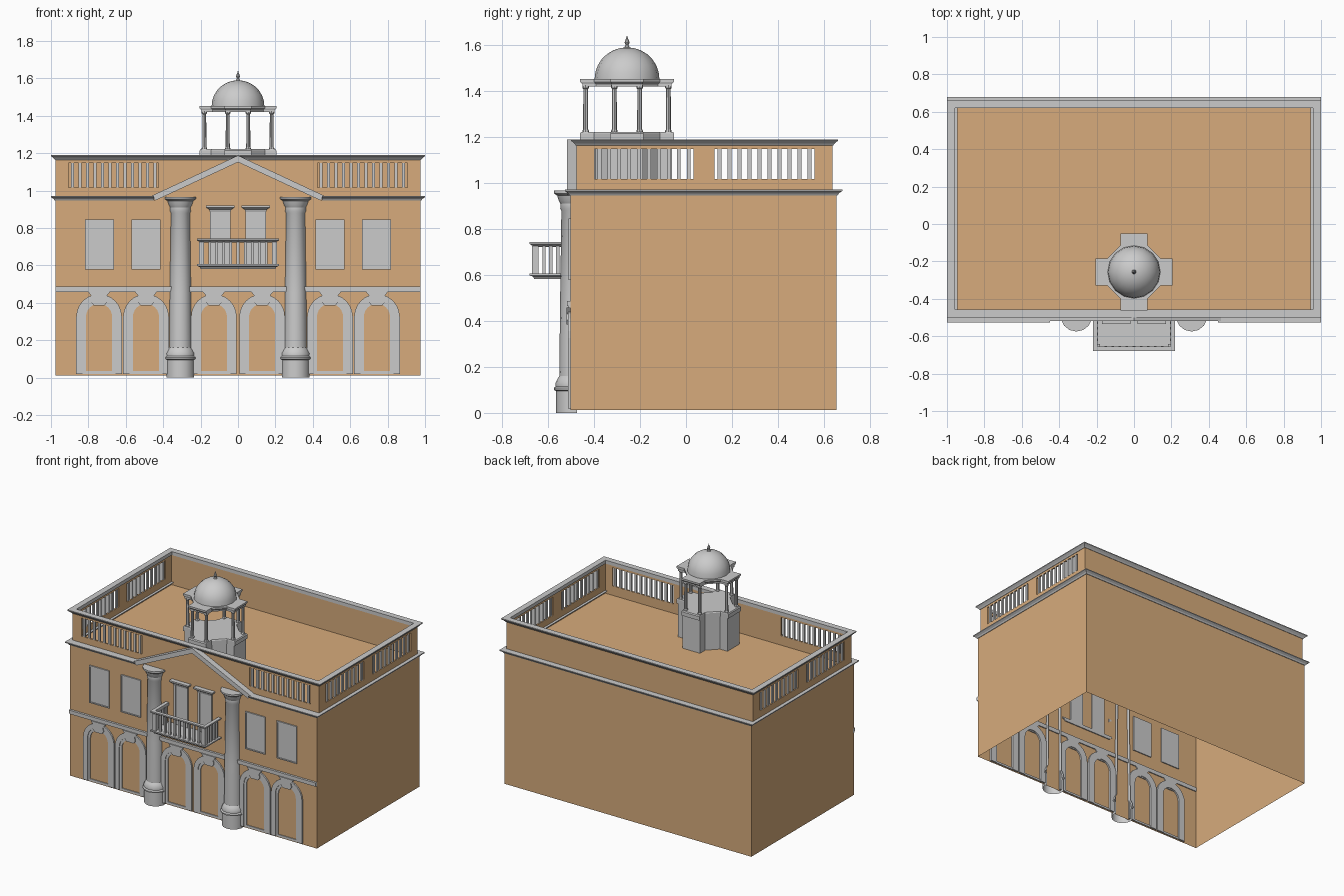
import bpy, bmesh, math

if "Cube" in bpy.data.objects:
    bpy.data.objects.remove(bpy.data.objects["Cube"])

tan = bpy.data.materials.new("tan_wall")
tan.diffuse_color = (0.68, 0.41, 0.20, 1)
tan.use_nodes = True
tan.node_tree.nodes["Principled BSDF"].inputs["Base Color"].default_value = tan.diffuse_color


def add(name, verts, faces, mat=None, smooth=False, fix=True):
    me = bpy.data.meshes.new(name)
    me.from_pydata(verts, [], faces)
    if fix:
        bm = bmesh.new()
        bm.from_mesh(me)
        bmesh.ops.recalc_face_normals(bm, faces=bm.faces)
        bm.to_mesh(me)
        bm.free()
    ob = bpy.data.objects.new(name, me)
    bpy.context.collection.objects.link(ob)
    if mat:
        me.materials.append(mat)
    if smooth:
        bpy.ops.object.select_all(action='DESELECT')
        ob.select_set(True)
        bpy.context.view_layer.objects.active = ob
        bpy.ops.object.shade_smooth_by_angle(angle=math.radians(30))
    return ob


def boxes(name, items, mat=None):
    """One object made of boxes (x0, x1, y0, y1, z0, z1)."""
    v, f = [], []
    for x0, x1, y0, y1, z0, z1 in items:
        n = len(v)
        v += [(x, y, z) for z in (z0, z1) for x, y in ((x0, y0), (x1, y0), (x1, y1), (x0, y1))]
        f += [[n + i for i in q] for q in ((3, 2, 1, 0), (4, 5, 6, 7), (0, 1, 5, 4),
                                           (1, 2, 6, 5), (2, 3, 7, 6), (3, 0, 4, 7))]
    return add(name, v, f, mat)


def loft(name, rings, mat=None, caps=True, closed=True, smooth=False):
    """Join equal rings of points; rings are closed loops, or open if closed is False."""
    n = len(rings[0])
    v = [p for r in rings for p in r]
    f = [[k * n + i, k * n + (i + 1) % n, (k + 1) * n + (i + 1) % n, (k + 1) * n + i]
         for k in range(len(rings) - 1) for i in range(n if closed else n - 1)]
    if caps:
        f += [list(range(n)), [len(v) - 1 - i for i in range(n)]]
    return add(name, v, f, mat, smooth)


def prism_y(name, pts, y0, y1, mat=None):
    return loft(name, [[(x, y, z) for x, z in pts] for y in (y0, y1)], mat)


def lathe(name, prof, cx, cy, sides, a0=0, a1=360, smooth=True):
    full = a1 - a0 == 360
    count = sides if full else sides + 1
    ang = [math.radians(a0 + (a1 - a0) * i / sides) for i in range(count)]
    rings = [[(cx + r * math.cos(a), cy + r * math.sin(a), z) for a in ang] for r, z in prof]
    return loft(name, rings, caps=False, closed=full, smooth=smooth)


def cornice(name, prof, hx, y0, y1, gap=0):
    """Sweep an (outset, z) profile around a rectangle, with an optional front gap."""
    def at(o, z):
        p = [(-hx - o, y0 - o), (-hx - o, y1 + o), (hx + o, y1 + o), (hx + o, y0 - o)]
        if gap:
            p = [(-gap, y0 - o)] + p + [(gap, y0 - o)]
        return [(x, y, z) for x, y in p]
    sections = list(zip(*[at(o, z) for o, z in prof]))
    if not gap:
        sections.append(sections[0])
    return loft(name, sections, caps=bool(gap))


# Hollow body, open underneath; front wall rises into the pediment
X, YF, YB, Z0, ZR = 0.975, -0.502, 0.655, 0.012, 0.95
add("body_walls",
    [(-X, YF, Z0), (X, YF, Z0), (X, YB, Z0), (-X, YB, Z0),
     (-X, YF, ZR), (X, YF, ZR), (X, YB, ZR), (-X, YB, ZR),
     (0.44, YF, ZR), (0, YF, 1.165), (-0.44, YF, ZR)],
    [(0, 1, 5, 8, 9, 10, 4), (1, 2, 6, 5), (2, 3, 7, 6), (3, 0, 4, 7), (4, 10, 8, 5, 6, 7)],
    tan, fix=False)
cornice("main_cornice", [(-0.005, 0.946), (0.004, 0.946), (0.01, 0.955), (0.025, 0.965),
                         (0.025, 0.971), (-0.03, 0.971)], X, YF, YB, gap=0.45)
prism_y("pediment_rake_left", [(-0.464, 0.971), (0, 1.188), (0, 1.152), (-0.44, 0.948)], -0.518, -0.474)
prism_y("pediment_rake_right", [(0.464, 0.971), (0, 1.188), (0, 1.152), (0.44, 0.948)], -0.518, -0.474)

# Parapet: front and sides have two balustrade openings each, back is solid
PF, PB, T, B0, B1, PT = -0.476, 0.637, 0.012, 1.017, 1.148, 1.175
wall = [(-X, X, PB - T, PB, ZR, PT)]
bars = []
fo = [(-0.905, -0.425), (0.425, 0.905)]
so = [(-0.398, 0.033), (0.124, 0.559)]


def pierced(lo, hi, holes, place):
    out = [place(lo, hi, ZR, B0), place(lo, hi, B1, PT)]
    edges = [lo] + [e for h in holes for e in h] + [hi]
    return out + [place(edges[i], edges[i + 1], B0, B1) for i in range(0, len(edges), 2)]


wall += pierced(-X, X, fo, lambda a, b, z0, z1: (a, b, PF, PF + T, z0, z1))
for a, b in fo:
    for i in range(12):
        x = a + (b - a) * (i + 0.5) / 12
        bars.append((x - 0.008, x + 0.008, PF, PF + T, B0, B1))
for s in (-1, 1):
    xs = sorted((s * X, s * (X - T)))
    wall += pierced(PF, PB, so, lambda a, b, z0, z1: (xs[0], xs[1], a, b, z0, z1))
    for a, b in so:
        for i in range(10):
            y = a + (b - a) * (i + 0.5) / 10
            bars.append((xs[0], xs[1], y - 0.008, y + 0.008, B0, B1))
boxes("parapet_wall", wall, tan)
boxes("parapet_balusters", bars)
cornice("parapet_coping", [(-0.018, 1.165), (0.003, 1.163), (0.01, 1.172), (0.024, 1.184),
                           (0.024, 1.19), (-0.018, 1.19)], X, PF, PB)

# String course over the arches
boxes("string_course", [(-X, X, -0.512, -0.495, 0.457, 0.465), (-X, X, -0.518, -0.495, 0.465, 0.487)])


# Arched surrounds with keystones
def arch_band(name, cx, ro, ri, y0, y1):
    def curve(r):
        arc = [(cx + r * math.cos(math.pi * i / 12), 0.325 + r * math.sin(math.pi * i / 12))
               for i in range(13)]
        return [(cx + r, 0.02)] + arc + [(cx - r, 0.02)]
    sections = [[(o[0], y0, o[1]), (i[0], y0, i[1]), (i[0], y1, i[1]), (o[0], y1, o[1])]
                for o, i in zip(curve(ro), curve(ri))]
    loft(name, sections)


for cx in (-0.743, -0.492, -0.129, 0.129, 0.492, 0.743):
    arch_band("arch_outer", cx, 0.122, 0.088, -0.513, -0.49)
    arch_band("arch_inner", cx, 0.088, 0.07, -0.508, -0.49)
    half = [(0.028, 0.385), (0.043, 0.405), (0.036, 0.43), (0.058, 0.458)]
    pts = [(cx + x, z) for x, z in half] + [(cx - x, z) for x, z in reversed(half)]
    prism_y("keystone", pts, -0.519, -0.495)
    boxes("arch_sill", [(cx - 0.07, cx + 0.07, -0.508, -0.495, 0.02, 0.035)])

# Upper windows
for cx in (-0.741, -0.492, 0.492, 0.741):
    w, f, a, b = 0.078, 0.008, 0.578, 0.845
    boxes("upper_window", [(cx - w + f, cx + w - f, -0.506, -0.495, a + f, b - f),
                           (cx - w, cx - w + f, -0.511, -0.495, a, b),
                           (cx + w - f, cx + w, -0.511, -0.495, a, b),
                           (cx - w + f, cx + w - f, -0.511, -0.495, a, a + f),
                           (cx - w + f, cx + w - f, -0.511, -0.495, b - f, b)])

# Balcony doors with flared heads
for cx in (-0.095, 0.095):
    boxes("balcony_door", [(cx - 0.048, cx + 0.048, -0.51, -0.495, 0.6, 0.895),
                           (cx - 0.055, cx - 0.038, -0.515, -0.495, 0.6, 0.895),
                           (cx + 0.038, cx + 0.055, -0.515, -0.495, 0.6, 0.895)])
    loft("balcony_door_head",
         [[(cx - w, -0.495, z), (cx - w, y, z), (cx + w, y, z), (cx + w, -0.495, z)]
          for w, y, z in ((0.055, -0.515, 0.885), (0.06, -0.52, 0.9), (0.076, -0.535, 0.91), (0.076, -0.535, 0.92))])

# Balcony slab, rail and balusters
loft("balcony_slab", [[(-w, -0.495, z), (-w, y, z), (w, y, z), (w, -0.495, z)]
                      for w, y, z in ((0.2, -0.66, 0.582), (0.205, -0.665, 0.592), (0.22, -0.68, 0.598), (0.22, -0.68, 0.607))])
rail = []
for o, z in ((0.0, 0.722), (0.02, 0.735), (0.02, 0.744), (-0.005, 0.744), (-0.005, 0.722)):
    rail.append([(-0.2 - o, -0.5, z), (-0.2 - o, -0.66 - o, z), (0.2 + o, -0.66 - o, z), (0.2 + o, -0.5, z)])
loft("balcony_rail", [list(s) for s in zip(*rail)])
bal = [(s * 0.195 - 0.014, s * 0.195 + 0.014, -0.67, -0.642, 0.605, 0.725) for s in (-1, 1)]
for i in range(9):
    x = -0.152 + 0.038 * i
    bal.append((x - 0.007, x + 0.007, -0.665, -0.651, 0.605, 0.725))
for s in (-1, 1):
    for y in (-0.618, -0.588, -0.558, -0.528):
        bal.append((s * 0.2 - 0.007, s * 0.2 + 0.007, y - 0.007, y + 0.007, 0.605, 0.725))
boxes("balcony_balusters", bal)

# Engaged giant columns
shaft = [(0.075, 0), (0.075, 0.095), (0.085, 0.1), (0.085, 0.108), (0.077, 0.115), (0.078, 0.13),
         (0.068, 0.15), (0.061, 0.16), (0.058, 0.45), (0.052, 0.88), (0.057, 0.89), (0.056, 0.91),
         (0.064, 0.925), (0.07, 0.945), (0.085, 0.955), (0.085, 0.967), (0.0, 0.967)]
for s in (-1, 1):
    lathe("giant_column", shaft, s * 0.308, -0.49, 8, 167, 373)

# Roof cupola on a notched octagonal plan
CY = -0.2565
quarter = [(0.2, -0.07), (0.2, 0.07), (0.14, 0.07), (0.07, 0.14)]


def plan(k, z):
    pts = []
    for q in range(4):
        c, s = ((1, 0), (0, 1), (-1, 0), (0, -1))[q]
        pts += [(k * (x * c - y * s), CY + k * (x * s + y * c), z) for x, y in quarter]
    return pts


loft("cupola_base", [plan(k, z) for k, z in ((0.98, ZR), (0.98, 1.187), (1.025, 1.187), (1.025, 1.215), (1.0, 1.222))])
loft("cupola_entablature", [plan(k, z) for k, z in ((0.97, 1.42), (0.97, 1.43), (1.025, 1.44), (1.025, 1.452))])
for s in (-1, 1):
    for t in (-1, 1):
        for x, y in ((0.18, 0.055), (0.055, 0.18)):
            lathe("cupola_column", [(0.014, 1.22), (0.014, 1.228), (0.011, 1.232), (0.01, 1.408),
                                    (0.014, 1.413), (0.014, 1.425)], s * x, CY + t * y, 8)
dome = [(0.141 * math.cos(math.pi * i / 14), 1.452 + 0.138 * math.sin(math.pi * i / 14)) for i in range(8)]
lathe("dome", dome, 0, CY, 16)
lathe("finial", [(0.014, 1.585), (0.009, 1.595), (0.006, 1.6), (0.011, 1.61), (0.009, 1.617),
                 (0.004, 1.63), (0, 1.643)], 0, CY, 8)
